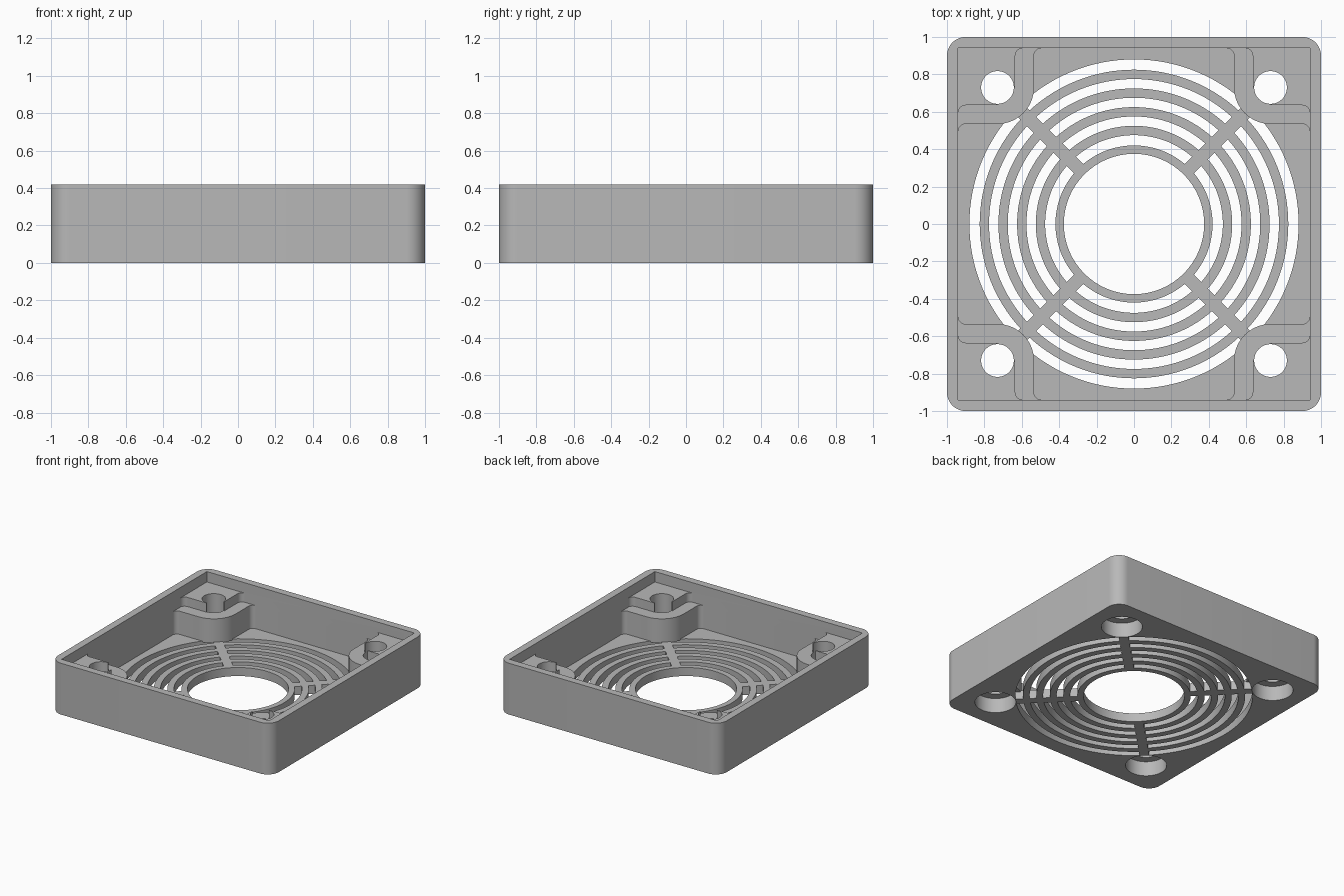
import bpy, bmesh, math
from math import cos, sin, asin, radians, pi

if "Cube" in bpy.data.objects:
    bpy.data.objects.remove(bpy.data.objects["Cube"])

HEIGHT, FLOOR, WALL = 0.42, 0.07, 0.94
STEP_Z, PAD_Z, BORE_Z = 0.26, 0.335, 0.12
SCREW = 0.73
CORNERS = [(1, 1), (-1, 1), (-1, -1), (1, -1)]


def arc(cx, cy, r, a0, a1, n):
    return [(cx + r * cos(radians(a0 + (a1 - a0) * i / n)),
             cy + r * sin(radians(a0 + (a1 - a0) * i / n))) for i in range(n + 1)]


def prisms(name, outlines, z0, z1):
    """One object made of upright prisms, one for each outline."""
    bm = bmesh.new()
    for pts in outlines:
        low = [bm.verts.new((x, y, z0)) for x, y in pts]
        high = [bm.verts.new((x, y, z1)) for x, y in pts]
        bm.faces.new(low[::-1])
        bm.faces.new(high)
        for i in range(len(pts)):
            j = (i + 1) % len(pts)
            bm.faces.new((low[i], low[j], high[j], high[i]))
    bmesh.ops.recalc_face_normals(bm, faces=bm.faces)
    me = bpy.data.meshes.new(name)
    bm.to_mesh(me)
    bm.free()
    ob = bpy.data.objects.new(name, me)
    bpy.context.collection.objects.link(ob)
    return ob


def combine(body, tool, operation):
    mod = body.modifiers.new("bool", 'BOOLEAN')
    mod.operation, mod.object, mod.solver = operation, tool, 'EXACT'
    bpy.context.view_layer.objects.active = body
    bpy.ops.object.modifier_apply(modifier=mod.name)
    bpy.data.objects.remove(tool, do_unlink=True)


def corner_copies(half):
    """Mirror half an outline over the diagonal, then into all four corners."""
    mirrored = [(y, x) for x, y in reversed(half)]
    if half[-1] == half[-1][::-1] or abs(half[-1][0] - half[-1][1]) < 1e-6:
        mirrored = mirrored[1:]
    if abs(half[0][0] - half[0][1]) < 1e-6:
        mirrored = mirrored[:-1]
    full = half + mirrored
    return [[(x * sx, y * sy) for x, y in full] for sx, sy in CORNERS]


def flare(edge, back):
    """Start of a corner block: inside the wall, then a fillet off the wall."""
    r = 0.04
    return [(back, back), (edge - r, back)] + arc(edge - r, WALL - r, r, 90, 0, 8)


def circles(r):
    return [arc(SCREW * sx, SCREW * sy, r, 0, 354.375, 63) for sx, sy in CORNERS]


# Rounded outer block, hollowed from above
outline = []
for k, (sx, sy) in enumerate(CORNERS):
    outline += arc(0.9 * sx, 0.9 * sy, 0.1, 90 * k, 90 * k + 90, 12)
body = prisms("fan_cover", [outline], 0, HEIGHT)
combine(body, prisms("cavity", [[(WALL * x, WALL * y) for x, y in CORNERS]],
                     FLOOR, 0.6), 'DIFFERENCE')

# Grille: centre opening and ring slots split by diagonal spokes
slots = [arc(0, 0, 0.375, 0, 357.1875, 127)]
for r0, r1 in [(0.42, 0.475), (0.525, 0.575), (0.625, 0.675),
               (0.725, 0.775), (0.825, 0.88)]:
    d0, d1 = (asin(0.035 / r) * 180 / pi for r in (r0, r1))
    for k in range(4):
        a = 45 + 90 * k
        slots.append(arc(0, 0, r0, a + d0, a + 90 - d0, 32)
                     + arc(0, 0, r1, a + 90 - d1, a + d1, 32))
combine(body, prisms("slots", slots, -0.1, 0.2), 'DIFFERENCE')

# Corner bosses: rounded lower step and raised pad
step = flare(0.535, 0.97) + arc(SCREW, SCREW, 0.195, 180, 225, 10)
combine(body, prisms("steps", corner_copies(step), 0.06, STEP_Z), 'UNION')
pad = flare(0.635, 0.96) + [(0.635, SCREW), (SCREW, SCREW)]
combine(body, prisms("pads", corner_copies(pad), 0.2, PAD_Z), 'UNION')

# Screw holes with wide recesses underneath
combine(body, prisms("recesses", circles(0.152), -0.1, BORE_Z), 'DIFFERENCE')
combine(body, prisms("screw_holes", circles(0.0875), 0.05, 0.6), 'DIFFERENCE')

# Plain grey finish
grey = bpy.data.materials.new("grey_plastic")
grey.diffuse_color = (0.48, 0.48, 0.48, 1)
grey.use_nodes = True
grey.node_tree.nodes["Principled BSDF"].inputs["Base Color"].default_value = grey.diffuse_color
body.data.materials.clear()
body.data.materials.append(grey)
for p in body.data.polygons:
    p.material_index = 0
bpy.ops.object.select_all(action='DESELECT')
body.select_set(True)
bpy.context.view_layer.objects.active = body
bpy.ops.object.shade_smooth_by_angle(angle=radians(30))
